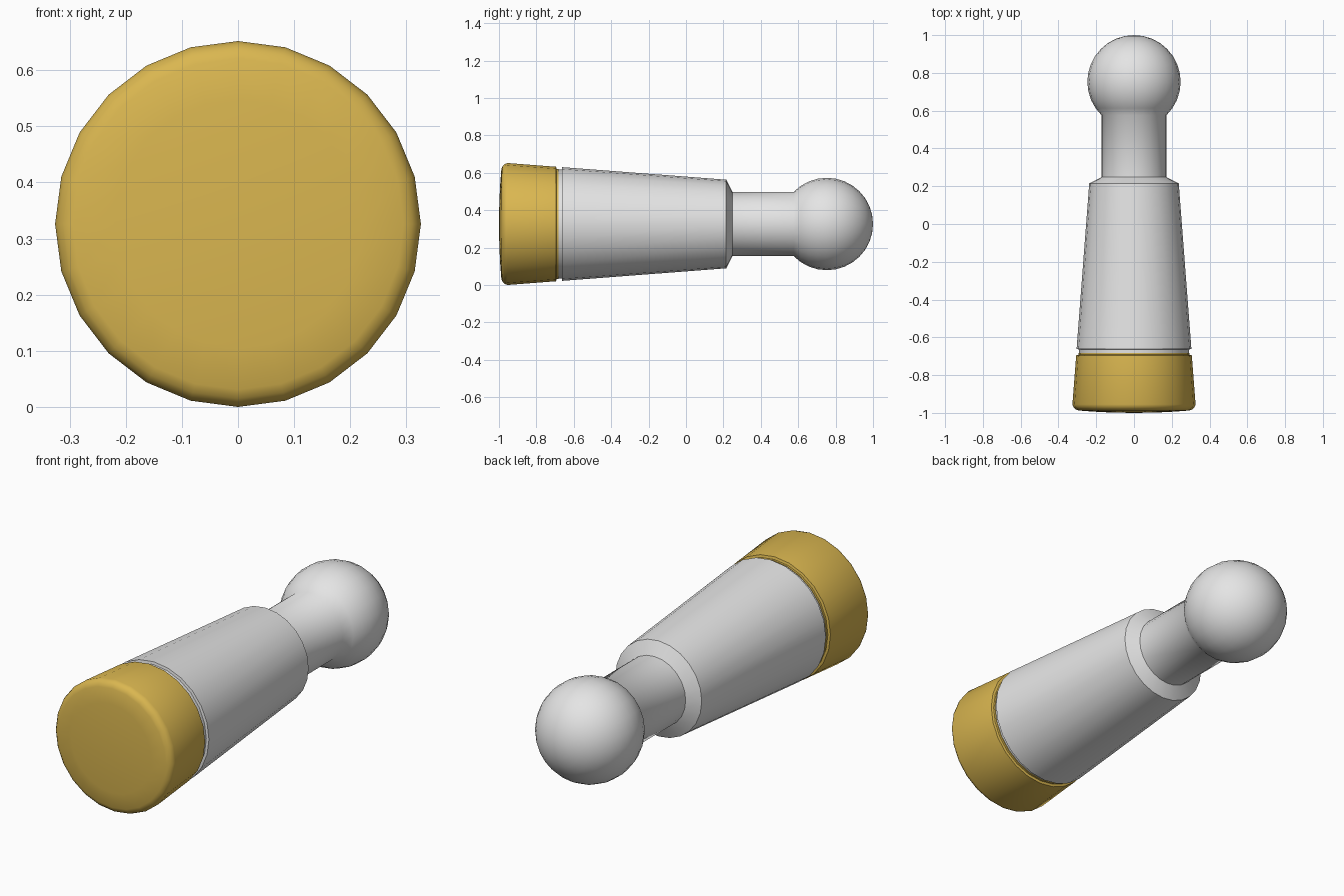
import bpy, bmesh, math

if "Cube" in bpy.data.objects:
    bpy.data.objects.remove(bpy.data.objects["Cube"])

AXIS_Z = 0.326
SIDES = 24


def material(name, rgb):
    m = bpy.data.materials.new(name)
    m.diffuse_color = (*rgb, 1)
    m.use_nodes = True
    m.node_tree.nodes["Principled BSDF"].inputs["Base Color"].default_value = m.diffuse_color
    return m


def lathe(name, profile, mat):
    """Revolve (y, radius) points around the long horizontal axis."""
    bm = bmesh.new()
    rings = []
    for y, r in profile:
        if r < 1e-5:
            rings.append([bm.verts.new((0, y, AXIS_Z))] * SIDES)
        else:
            rings.append([bm.verts.new((r * math.cos(2 * math.pi * i / SIDES), y,
                                        AXIS_Z + r * math.sin(2 * math.pi * i / SIDES)))
                          for i in range(SIDES)])
    for a, b in zip(rings, rings[1:]):
        for i in range(SIDES):
            j = (i + 1) % SIDES
            bm.faces.new(list(dict.fromkeys((a[i], a[j], b[j], b[i]))))
    bmesh.ops.recalc_face_normals(bm, faces=bm.faces)
    me = bpy.data.meshes.new(name)
    bm.to_mesh(me)
    bm.free()
    me.materials.append(mat)
    ob = bpy.data.objects.new(name, me)
    bpy.context.collection.objects.link(ob)
    bpy.ops.object.select_all(action='DESELECT')
    ob.select_set(True)
    bpy.context.view_layer.objects.active = ob
    bpy.ops.object.shade_smooth_by_angle(angle=math.radians(50))
    return ob


gold = material("gold", (0.70, 0.47, 0.08))
silver = material("silver", (0.78, 0.78, 0.78))

# End cap: slightly domed face, rounded rim, small lip at the back
lathe("end_cap", [(-1.0, 0), (-0.998, 0.12), (-0.993, 0.22), (-0.987, 0.295),
                  (-0.98, 0.311), (-0.969, 0.321), (-0.955, 0.326),
                  (-0.695, 0.306), (-0.692, 0.294), (-0.682, 0.294),
                  (-0.682, 0)], gold)

# Tapered handle, neck and ball in one profile
BALL_Y, BALL_R, NECK_R = 0.753, 0.247, 0.172
start = math.asin(NECK_R / BALL_R)
steps = 12
ball = []
for k in range(steps + 1):
    t = start + (math.pi - start) * k / steps
    ball.append((BALL_Y - BALL_R * math.cos(t), BALL_R * math.sin(t)))
lathe("handle", [(-0.682, 0), (-0.682, 0.291), (-0.664, 0.291), (-0.662, 0.304),
                 (0.215, 0.237), (0.248, NECK_R)] + ball, silver)
